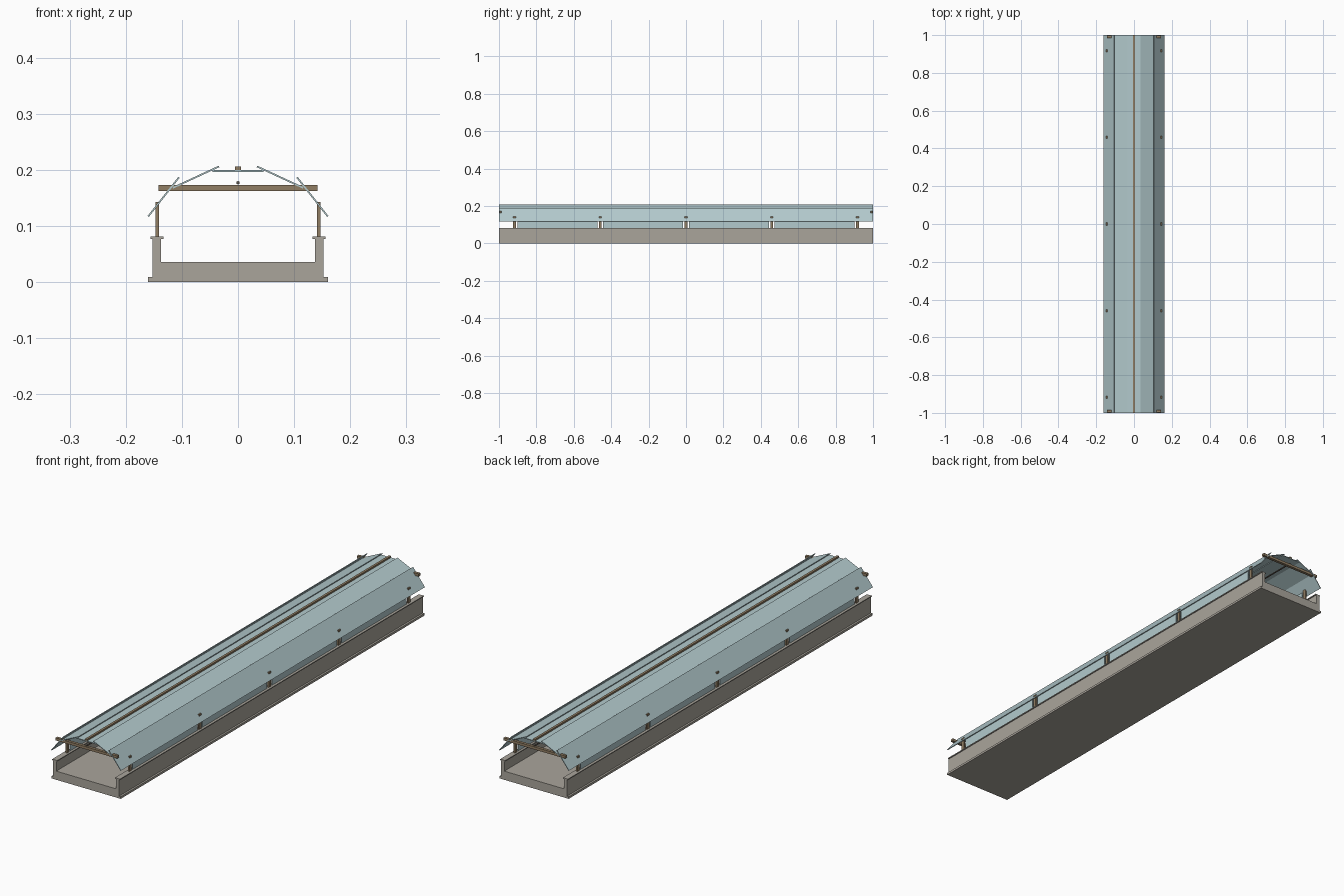
import bpy, bmesh, math
from mathutils import Matrix, Vector

if "Cube" in bpy.data.objects:
    bpy.data.objects.remove(bpy.data.objects["Cube"])


def material(name, rgb):
    m = bpy.data.materials.new(name)
    m.diffuse_color = (*rgb, 1)
    m.use_nodes = True
    m.node_tree.nodes["Principled BSDF"].inputs["Base Color"].default_value = m.diffuse_color
    return m


CONCRETE = material("concrete", (0.40, 0.375, 0.33))
GLASS = material("pale blue glass", (0.45, 0.59, 0.61))
WOOD = material("brown timber", (0.28, 0.205, 0.125))
DARK = material("dark metal", (0.11, 0.09, 0.07))


def finish(name, bm, mat):
    me = bpy.data.meshes.new(name)
    bm.to_mesh(me)
    bm.free()
    me.materials.append(mat)
    ob = bpy.data.objects.new(name, me)
    bpy.context.collection.objects.link(ob)
    return ob


def box(name, x, y, z, mat):
    """Box from (min, max) ranges."""
    bm = bmesh.new()
    size = [r[1] - r[0] for r in (x, y, z)]
    mid = [(r[1] + r[0]) / 2 for r in (x, y, z)]
    bmesh.ops.create_cube(bm, size=1, matrix=Matrix.Translation(mid) @ Matrix.Diagonal((*size, 1)))
    return finish(name, bm, mat)


def sheet(name, a, b, thick, mat):
    """Full-length sheet whose cross-section runs from a to b in x, z."""
    bm = bmesh.new()
    a, b = Vector(a), Vector(b)
    d = b - a
    rot = Matrix.Rotation(-math.atan2(d.y, d.x), 4, 'Y')
    mid = (a + b) / 2
    bmesh.ops.create_cube(bm, size=1, matrix=Matrix.Translation((mid.x, 0, mid.y)) @ rot
                          @ Matrix.Diagonal((d.length, 2, thick, 1)))
    return finish(name, bm, mat)


def sided(s, lo, hi):
    return tuple(sorted((s * lo, s * hi)))


FULL = (-1, 1)
POSTS = [-0.917, -0.4585, 0, 0.4585, 0.917]

# concrete base
box("footing", (-0.16, 0.16), FULL, (0, 0.009), CONCRETE)
box("floor_slab", (-0.152, 0.152), FULL, (0.009, 0.036), CONCRETE)

for s, side in ((-1, "left"), (1, "right")):
    # side wall with coping
    box(side + "_wall", sided(s, 0.137, 0.152), FULL, (0.036, 0.078), CONCRETE)
    box(side + "_coping", sided(s, 0.133, 0.156), FULL, (0.077, 0.081), CONCRETE)
    # timber posts poking through the lower roof sheet
    for y in POSTS:
        box(side + "_post", sided(s, 0.141, 0.147), (y - 0.007, y + 0.007), (0.081, 0.143), WOOD)
    # glazing between posts
    for y0, y1 in zip(POSTS, POSTS[1:]):
        box(side + "_glazing", sided(s, 0.1425, 0.1455), (y0 + 0.016, y1 - 0.016), (0.081, 0.132), GLASS)
    # overlapping roof sheets
    sheet(side + "_lower_roof", (s * 0.16, 0.117), (s * 0.105, 0.187), 0.003, GLASS)
    sheet(side + "_middle_roof", (s * 0.116, 0.168), (s * 0.034, 0.206), 0.003, GLASS)

# flat crown sheet and ridge batten
sheet("crown_roof", (-0.045, 0.198), (0.045, 0.198), 0.003, GLASS)
box("ridge_batten", (-0.005, 0.005), FULL, (0.1995, 0.206), WOOD)

# tie beams at both ends
for s, end in ((-1, "front"), (1, "back")):
    box(end + "_tie_beam", (-0.142, 0.142), sided(s, 0.986, 0.998), (0.162, 0.173), WOOD)

# rod under the crown
bm = bmesh.new()
bmesh.ops.create_cone(bm, cap_ends=True, segments=12, radius1=0.003, radius2=0.003, depth=1.99,
                      matrix=Matrix.Translation((0, 0, 0.177)) @ Matrix.Rotation(math.pi / 2, 4, 'X'))
rod = finish("ridge_rod", bm, DARK)
for p in rod.data.polygons:
    p.use_smooth = len(p.vertices) == 4
